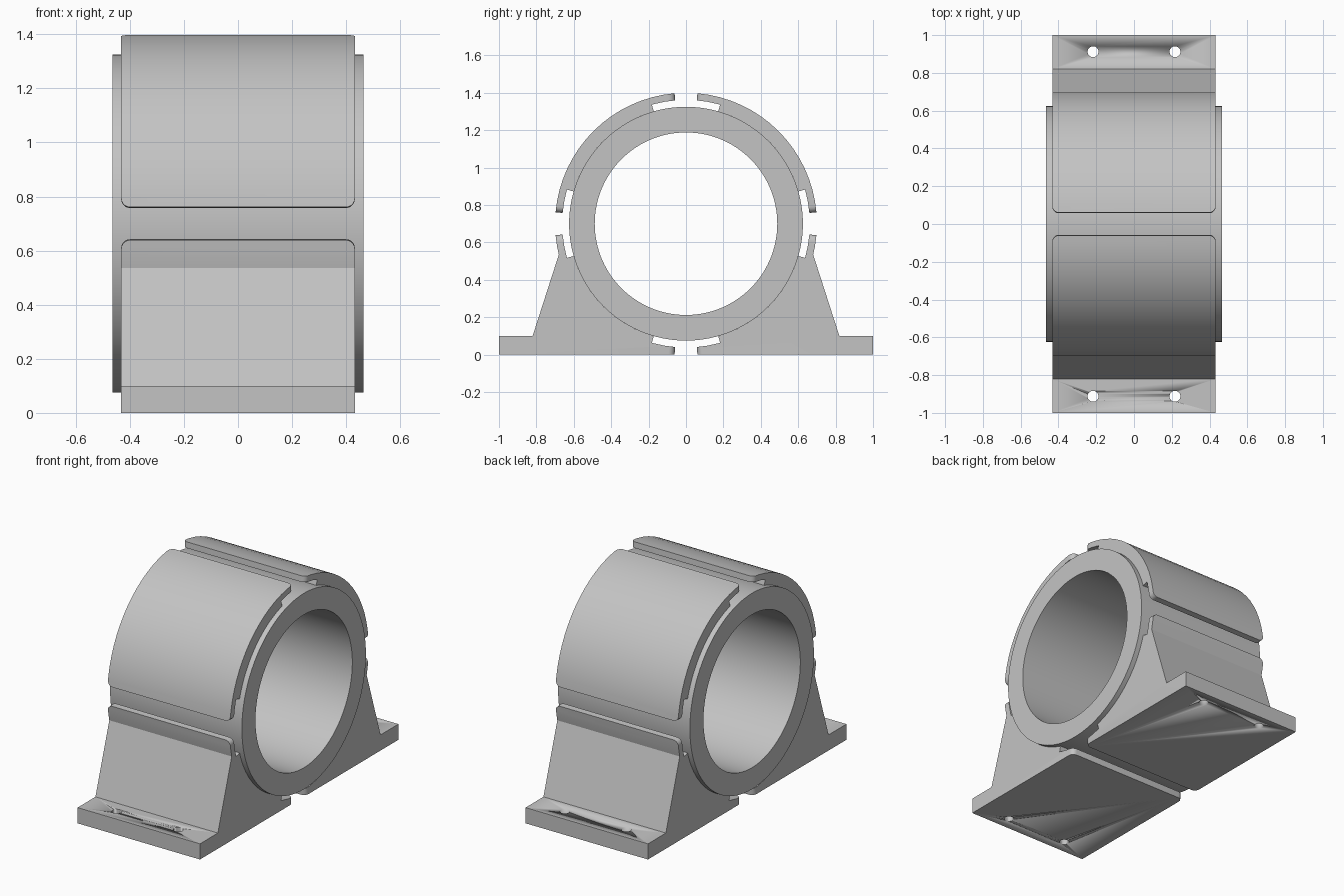
import bpy, bmesh
from math import radians, sin, cos, pi
from mathutils import Vector, Matrix

cube = bpy.data.objects.get("Cube")
if cube:
    bpy.data.objects.remove(cube, do_unlink=True)

AXIS_Z = 0.70       # height of the bore axis
HALF = 0.432        # half width of brackets, shells and pads
R_OUT, R_IN, R_RING, R_BORE = 0.70, 0.662, 0.625, 0.488

grey = bpy.data.materials.new("plain_grey")
grey.use_nodes = True
colour = (0.55, 0.55, 0.55, 1)
grey.diffuse_color = colour
grey.node_tree.nodes["Principled BSDF"].inputs["Base Color"].default_value = colour


def finish(name, bm):
    bmesh.ops.recalc_face_normals(bm, faces=bm.faces)
    mesh = bpy.data.meshes.new(name)
    bm.to_mesh(mesh)
    bm.free()
    mesh.materials.append(grey)
    obj = bpy.data.objects.new(name, mesh)
    bpy.context.collection.objects.link(obj)
    bpy.ops.object.select_all(action='DESELECT')
    obj.select_set(True)
    bpy.context.view_layer.objects.active = obj
    bpy.ops.object.shade_smooth_by_angle(angle=radians(25))
    return obj


def arc(radius, start, end, steps=16):
    """Points (y, z) around the bore axis, angles in degrees from +y."""
    angles = [radians(start + (end - start) * i / steps) for i in range(steps + 1)]
    return [(radius * cos(a), AXIS_Z + radius * sin(a)) for a in angles]


def extrude(name, profile, side, tips=()):
    """Extrude a (y, z) profile along x; round the corners at the tip edges."""
    bm = bmesh.new()
    ends = [[bm.verts.new((x, side * y, z)) for y, z in profile] for x in (-HALF, HALF)]
    n = len(profile)
    for i in range(n):
        j = (i + 1) % n
        bm.faces.new((ends[0][i], ends[0][j], ends[1][j], ends[1][i]))
    for loop in ends:
        bm.faces.new(loop)
    edges = [bm.edges.get((loop[i], loop[(i + 1) % n])) for loop in ends for i in tips]
    if edges:
        bmesh.ops.bevel(bm, geom=edges, offset=0.033, segments=5, profile=0.5,
                        affect='EDGES')
    return finish(name, bm)


# Bearing ring, a rectangle spun about the x axis
bm = bmesh.new()
corners = [bm.verts.new((x, 0, AXIS_Z + r)) for x, r in
           ((-0.465, R_BORE), (0.465, R_BORE), (0.465, R_RING), (-0.465, R_RING))]
section = [bm.edges.new((corners[i], corners[(i + 1) % 4])) for i in range(4)]
bmesh.ops.spin(bm, geom=corners + section, cent=(0, 0, AXIS_Z), axis=(1, 0, 0),
               angle=2 * pi, steps=120, use_duplicate=False)
bmesh.ops.remove_doubles(bm, verts=bm.verts, dist=0.0005)
finish("bearing_ring", bm)

for label, side in (("front", -1), ("back", 1)):
    # Upper clamp shell
    outer = arc(R_OUT, 5, 85)
    inner = arc(R_IN, 85, 5)
    extrude(label + "_upper_shell", outer + inner, side,
            tips=(len(outer) - 1, len(outer + inner) - 1))

    # Liner pads between the ring and the shells
    for level, sign in (("upper", 1), ("lower", -1)):
        pad = arc(R_RING, sign * 16, sign * 74, 24) + arc(R_IN, sign * 74, sign * 16, 24)
        extrude(f"{label}_{level}_liner_pad", pad, side)

    # Lower bracket: cradle, sloped web and foot in one profile
    cradle = arc(R_IN, -5, -85)
    foot = [(0.061, 0), (1, 0), (1, 0.1), (0.82, 0.1), (0.68, 0.535)]
    tip = arc(R_OUT, -10, -5, 1)
    profile = cradle + foot + tip
    bracket = extrude(label + "_lower_bracket", profile, side,
                      tips=(len(cradle) - 1, len(profile) - 1))

    # Bolt holes through the foot
    bm = bmesh.new()
    for x in (-0.217, 0.217):
        bmesh.ops.create_cone(bm, cap_ends=True, segments=32, radius1=0.029,
                              radius2=0.029, depth=0.3,
                              matrix=Matrix.Translation(Vector((x, side * 0.912, 0.05))))
    cutter = finish(label + "_hole_cutter", bm)
    cutter.hide_render = True
    cut = bracket.modifiers.new("bolt_holes", 'BOOLEAN')
    cut.operation = 'DIFFERENCE'
    cut.solver = 'EXACT'
    cut.object = cutter
    bpy.context.view_layer.objects.active = bracket
    bpy.ops.object.modifier_apply(modifier=cut.name)
    bpy.data.objects.remove(cutter, do_unlink=True)
